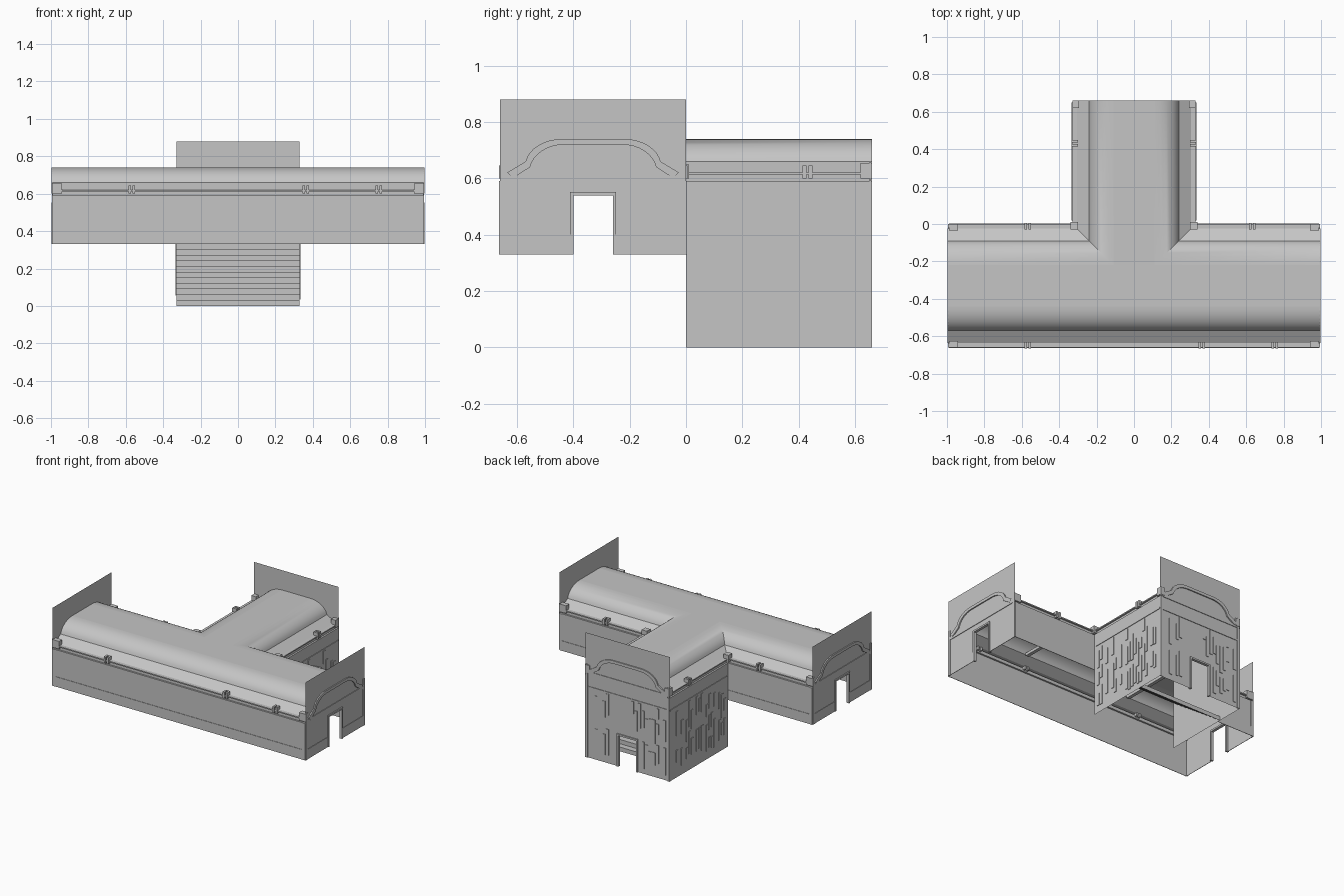
import bpy, bmesh, math, random
from mathutils import Vector

if "Cube" in bpy.data.objects:
    bpy.data.objects.remove(bpy.data.objects["Cube"])
random.seed(4)

grey = bpy.data.materials.new("plain_grey")
grey.use_nodes = True
grey.diffuse_color = (0.56, 0.56, 0.56, 1)
grey.node_tree.nodes["Principled BSDF"].inputs["Base Color"].default_value = grey.diffuse_color

L, W, WING = 0.99, 0.33, 0.66       # half length, half width, wing depth
FLOOR, EAVE, SPRING, CROWN, TOP = 0.33, 0.59, 0.66, 0.74, 0.88
MID = -W                            # centre line of the long hall


def finish(name, bm, smooth=False):
    me = bpy.data.meshes.new(name)
    bm.to_mesh(me)
    bm.free()
    me.materials.append(grey)
    ob = bpy.data.objects.new(name, me)
    bpy.context.collection.objects.link(ob)
    if smooth:
        bpy.ops.object.select_all(action='DESELECT')
        ob.select_set(True)
        bpy.context.view_layer.objects.active = ob
        bpy.ops.object.shade_smooth_by_angle(angle=math.radians(28))
    return ob


def add_box(bm, a, b):
    """Box between two opposite corners."""
    v = bmesh.ops.create_cube(bm, size=1)["verts"]
    for p in v:
        p.co = Vector((p.co[i] + 0.5) * (b[i] - a[i]) + a[i] for i in range(3))


def boxes(name, pairs):
    bm = bmesh.new()
    for a, b in pairs:
        add_box(bm, a, b)
    return finish(name, bm)


def faces(name, polys):
    bm = bmesh.new()
    for poly in polys:
        bm.faces.new([bm.verts.new(p) for p in poly])
    return finish(name, bm)


def sweep(name, path, profile):
    """Sweep an (inset, height) profile along a path, mitred, inset to its left."""
    pts = [Vector(p) for p in path]
    left = [Vector((a.y - b.y, b.x - a.x)).normalized() for a, b in zip(pts, pts[1:])]
    bm = bmesh.new()
    rows = []
    for i, p in enumerate(pts):
        n = left[0] if i == 0 else left[-1] if i == len(pts) - 1 else left[i - 1] + left[i]
        rows.append([bm.verts.new((p.x + n.x * t, p.y + n.y * t, z)) for t, z in profile])
    for r, s in zip(rows, rows[1:]):
        for j in range(len(profile) - 1):
            bm.faces.new((r[j], s[j], s[j + 1], r[j + 1]))
    return finish(name, bm, True)


# Wall, eave moulding and vault share one cross-section
SPR_IN, CROWN_IN = 0.09, 0.22
wall = [(0, FLOOR), (0, EAVE), (0.012, EAVE), (0.012, 0.613), (0, 0.613), (0, 0.621), (0.025, 0.621)]
arc = []
for k in range(9):
    a = math.radians(10 + 80 * k / 8)
    arc.append((CROWN_IN - (CROWN_IN - SPR_IN) * math.cos(a) / math.cos(math.radians(10)),
                SPRING + (CROWN - SPRING) * (math.sin(a) - math.sin(math.radians(10)))
                / (1 - math.sin(math.radians(10)))))
section = wall + arc

sweep("front_wall_and_vault", [(-L, -WING), (L, -WING)], section)
sweep("left_wall_and_vault", [(L, 0), (W, 0), (W, WING)], section)
sweep("right_wall_and_vault", [(-W, WING), (-W, 0), (-L, 0)], section)

# Flat crown of the T shaped vault
c = W - CROWN_IN
faces("vault_crown", [
    [(-L, MID - c, CROWN), (L, MID - c, CROWN), (L, MID + c, CROWN), (-L, MID + c, CROWN)],
    [(-c, MID + c, CROWN), (c, MID + c, CROWN), (c, WING, CROWN), (-c, WING, CROWN)]])

# Lower walls of the stair wing
faces("wing_lower_walls", [
    [(W, 0, 0), (W, WING, 0), (W, WING, FLOOR), (W, 0, FLOOR)],
    [(-W, WING, 0), (-W, 0, 0), (-W, 0, FLOOR), (-W, WING, FLOOR)]])


def end_wall(name, to_world, base, door_h):
    """End wall with doorway, tall panel, arch rib, door frame and trims.
    to_world(u, out, z): u runs across the wall, out points away from the hall."""
    def boxes_uv(part, pairs):
        return boxes(part, [(to_world(*a), to_world(*b)) for a, b in pairs])
    d = 0.07
    top = base + door_h
    quads = [(-W, -d, base, top), (d, W, base, top), (-W, W, top, TOP)]
    faces(name + "_panel", [[to_world(u, 0, z) for u, z in
                             ((u0, z0), (u1, z0), (u1, z1), (u0, z1))] for u0, u1, z0, z1 in quads])
    f = 0.012
    boxes_uv(name + "_door_frame", [
        ((-d - f, -0.012, base), (-d, 0.008, top + f)),
        ((d, -0.012, base), (d + f, 0.008, top + f)),
        ((-d, -0.012, top), (d, 0.008, top + f))])
    boxes_uv(name + "_trims", [
        ((-W, 0, EAVE), (W, 0.004, EAVE + 0.02)),
        ((-W, 0, base), (-W + 0.02, 0.005, SPRING)),
        ((W - 0.02, 0, base), (W, 0.005, SPRING))])
    if base > 0:
        boxes_uv(name + "_skirting", [
            ((-W, 0, base), (-d - f, 0.003, base + 0.07)),
            ((d + f, 0, base), (W, 0.003, base + 0.07))])
    # arch rib following the vault
    line = [(t - W, z) for t, z in [(0.025, 0.621)] + arc]
    line += [(-u, z) for u, z in reversed(line)]
    bm = bmesh.new()
    rings = []
    for u, z in line:
        s = 1 - 0.022 / W
        rings.append([bm.verts.new(to_world(*p)) for p in (
            (u, 0, z), (u, 0.008, z), (u * s, 0.008, z - 0.02), (u * s, 0, z - 0.02))])
    for r, q in zip(rings, rings[1:]):
        for j in range(4):
            bm.faces.new((r[j], r[(j + 1) % 4], q[(j + 1) % 4], q[j]))
    bmesh.ops.recalc_face_normals(bm, faces=bm.faces)
    finish(name + "_arch_rib", bm)


end_wall("left_end", lambda u, o, z: (L + o, MID + u, z), FLOOR, 0.21)
end_wall("right_end", lambda u, o, z: (-L - o, MID - u, z), FLOOR, 0.21)
end_wall("wing_end", lambda u, o, z: (-u, WING - 0.008 + o, z), 0, 0.22)

# Stairs climbing from the wing door to the hall floor
STEPS, RUN = 11, 0.46
rise, going = FLOOR / STEPS, RUN / STEPS
stairs = []
for i in range(STEPS):
    y0, y1, z0, z1 = RUN - i * going, RUN - (i + 1) * going, i * rise, (i + 1) * rise
    stairs.append([(W, y0, z0), (-W, y0, z0), (-W, y0, z1), (W, y0, z1)])
    stairs.append([(W, y0, z1), (-W, y0, z1), (-W, y1, z1), (W, y1, z1)])
faces("stairs", stairs)

# Skirting boards and corner posts of the hall
s = 0.003
skirt = [((-L, -WING - s, FLOOR), (L, -WING, FLOOR + 0.07))]
posts = []
for side in (-1, 1):
    skirt.append(((side * W, 0, FLOOR), (side * L, s, FLOOR + 0.07)))
    for y, o in ((-WING, -1), (0, 1)):
        posts.append(((side * (L - 0.02), y, FLOOR), (side * L, y + o * 0.004, EAVE)))
        posts.append(((side * (L - 0.05), y, 0.6), (side * L, y - o * 0.035, 0.655)))
    posts.append(((side * (W - 0.035), WING - 0.04, 0.6), (side * W, WING, 0.655)))
    posts.append(((side * (W - 0.03), -0.03, 0.6), (side * (W + 0.01), 0.01, 0.65)))
boxes("skirting_boards", skirt)
boxes("corner_posts", posts)

# Paired clips along the eaves
clips = []
for off in (-0.016, 0.006):
    for x in (-0.57, 0.36, 0.75):
        clips.append(((x + off, -WING - 0.005, 0.6), (x + off + 0.014, -WING + 0.03, 0.645)))
    for x in (-0.57, 0.63):
        clips.append(((x + off, 0.005, 0.6), (x + off + 0.014, -0.03, 0.645)))
    for side in (-1, 1):
        clips.append(((side * (W + 0.005), 0.43 + off, 0.6), (side * (W - 0.03), 0.444 + off, 0.645)))
boxes("eave_clips", clips)

# Ceiling ties inside the hall
boxes("ceiling_ties", [((x - 0.012, MID - 0.23, 0.645), (x + 0.012, MID + 0.23, 0.665))
                       for x in (-0.42, 0.42)])


def cladding(name, to_world, lo, hi, gap):
    """Staggered upright slats on a wing wall, leaving a gap for the door."""
    pairs = []
    u, width = lo, 0.028
    while u + width < hi:
        z = random.uniform(0.03, 0.12)
        while z < 0.42:
            h = random.uniform(0.07, 0.2)
            top = min(z + h, 0.49)
            if abs(u + width / 2) > gap or z > 0.26:
                pairs.append((to_world(u, 0, z), to_world(u + width * 0.8, 0.004, top)))
            z = top + random.uniform(0.03, 0.12)
        u += width * random.choice((1, 1, 2))
    pairs.append((to_world(lo - 0.01, 0, 0.495), to_world(hi + 0.01, 0.004, 0.505)))
    boxes(name, pairs)


cladding("wing_left_cladding", lambda u, o, z: (W + o, u, z), 0.03, 0.64, 0)
cladding("wing_right_cladding", lambda u, o, z: (-W - o, u, z), 0.03, 0.64, 0)
cladding("wing_back_cladding", lambda u, o, z: (u, WING - 0.008 + o, z), -0.3, 0.3, 0.11)
